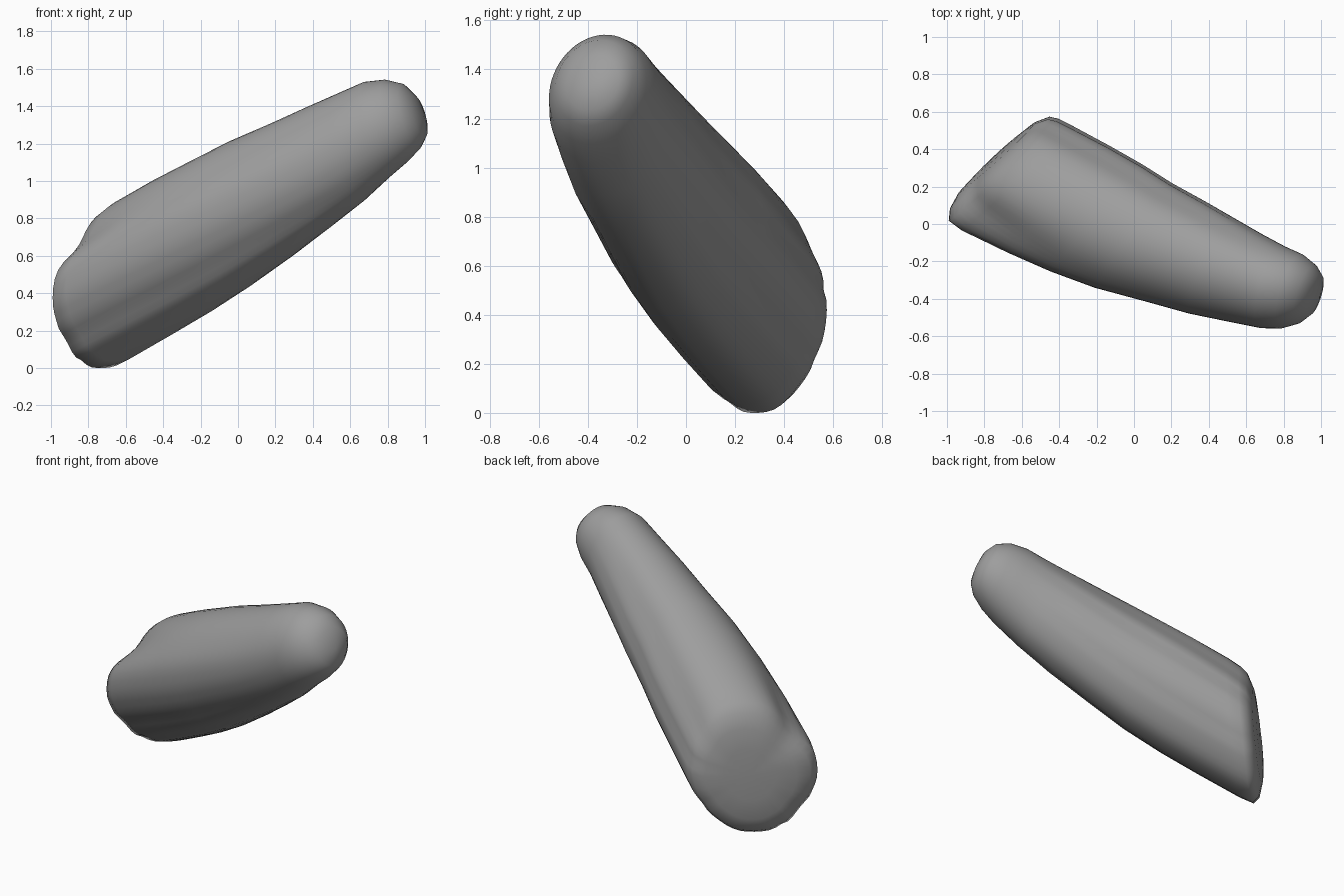
import bpy, bmesh
from math import sin, cos, pi, exp
from mathutils import Vector

if "Cube" in bpy.data.objects:
    bpy.data.objects.remove(bpy.data.objects["Cube"])

SIDES = 56

# Stations along the stone: centre, half width, half height, section turn (0 = oblique low end, 1 = tip)
stations = [
    ((-0.733, 0.368, 0.415), 0.16, 0.17, 0.0),
    ((-0.728, 0.358, 0.415), 0.28, 0.30, 0.0),
    ((-0.712, 0.332, 0.418), 0.36, 0.39, 0.0),
    ((-0.690, 0.295, 0.43), 0.398, 0.43, 0.0),
    ((-0.62, 0.25, 0.475), 0.403, 0.437, 0.03),
    ((-0.40, 0.135, 0.60), 0.388, 0.43, 0.12),
    ((-0.20, 0.035, 0.71), 0.37, 0.417, 0.22),
    ((0.00, -0.06, 0.825), 0.342, 0.397, 0.35),
    ((0.22, -0.145, 0.95), 0.308, 0.362, 0.5),
    ((0.42, -0.225, 1.07), 0.278, 0.327, 0.7),
    ((0.60, -0.29, 1.18), 0.247, 0.295, 0.85),
    ((0.74, -0.338, 1.275), 0.226, 0.262, 1.0),
    ((0.84, -0.36, 1.32), 0.205, 0.228, 1.0),
    ((0.92, -0.375, 1.345), 0.163, 0.18, 1.0),
    ((0.97, -0.38, 1.345), 0.11, 0.115, 1.0),
]

# Lengthwise creases (+) and ridges (-): angle in degrees, width, depth
creases = [(14, 5, 0.035), (42, 15, 0.05), (-30, 6, 0.025), (-68, 14, -0.03),
           (252, 6, 0.03), (226, 18, 0.08), (203, 5, 0.02), (170, 14, -0.03)]

wide_low, wide_tip = Vector((0.73, 0.68, 0)), Vector((0.30, 0.95, 0.05))
tall_low, tall_tip = Vector((0.14, 0.07, 0.99)), Vector((-0.25, 0.10, 0.95))


def bump(deg, at, width):
    diff = (deg - at + 180) % 360 - 180
    return exp(-(diff / width) ** 2)


def radius(deg, turn):
    r = 1.01
    for a, w, d in creases:
        r -= d * max(0.0, 1 - turn ** 2) * bump(deg, a, w)
    # Chipped upper corners of the low end
    low = max(0.0, 1 - turn / 0.15)
    return r - low * (0.16 * bump(deg, 143, 20) + 0.05 * bump(deg, 30, 35))


bm = bmesh.new()
rings = []
for c, rw, rh, turn in stations:
    w = wide_low.lerp(wide_tip, turn).normalized()
    h = tall_low.lerp(tall_tip, turn).normalized()
    ring = []
    for k in range(SIDES):
        a = 2 * pi * k / SIDES
        r = radius(360 * k / SIDES, turn)
        ring.append(bm.verts.new(Vector(c) + w * (rw * r * cos(a)) + h * (rh * r * sin(a))))
    rings.append(ring)

# Skin between the rings
for lo, hi in zip(rings, rings[1:]):
    for k in range(SIDES):
        n = (k + 1) % SIDES
        bm.faces.new((lo[k], lo[n], hi[n], hi[k]))

# Close the broad low end and the rounded tip
for ring, p in ((rings[0], (-0.735, 0.371, 0.415)), (rings[-1], (0.995, -0.385, 1.34))):
    v = bm.verts.new(p)
    for k in range(SIDES):
        bm.faces.new((ring[k], ring[(k + 1) % SIDES], v))
bmesh.ops.recalc_face_normals(bm, faces=bm.faces)

# Rest on the ground
low = min(v.co.z for v in bm.verts)
bmesh.ops.translate(bm, verts=bm.verts, vec=(0, 0, -low))
for f in bm.faces:
    f.smooth = True

mesh = bpy.data.meshes.new("leaning_stone")
bm.to_mesh(mesh)
bm.free()
stone = bpy.data.objects.new("leaning_stone", mesh)
bpy.context.collection.objects.link(stone)

# Mid-grey stone
grey = bpy.data.materials.new("stone_grey")
grey.diffuse_color = (0.34, 0.34, 0.34, 1)
grey.use_nodes = True
grey.node_tree.nodes["Principled BSDF"].inputs["Base Color"].default_value = grey.diffuse_color
mesh.materials.append(grey)
